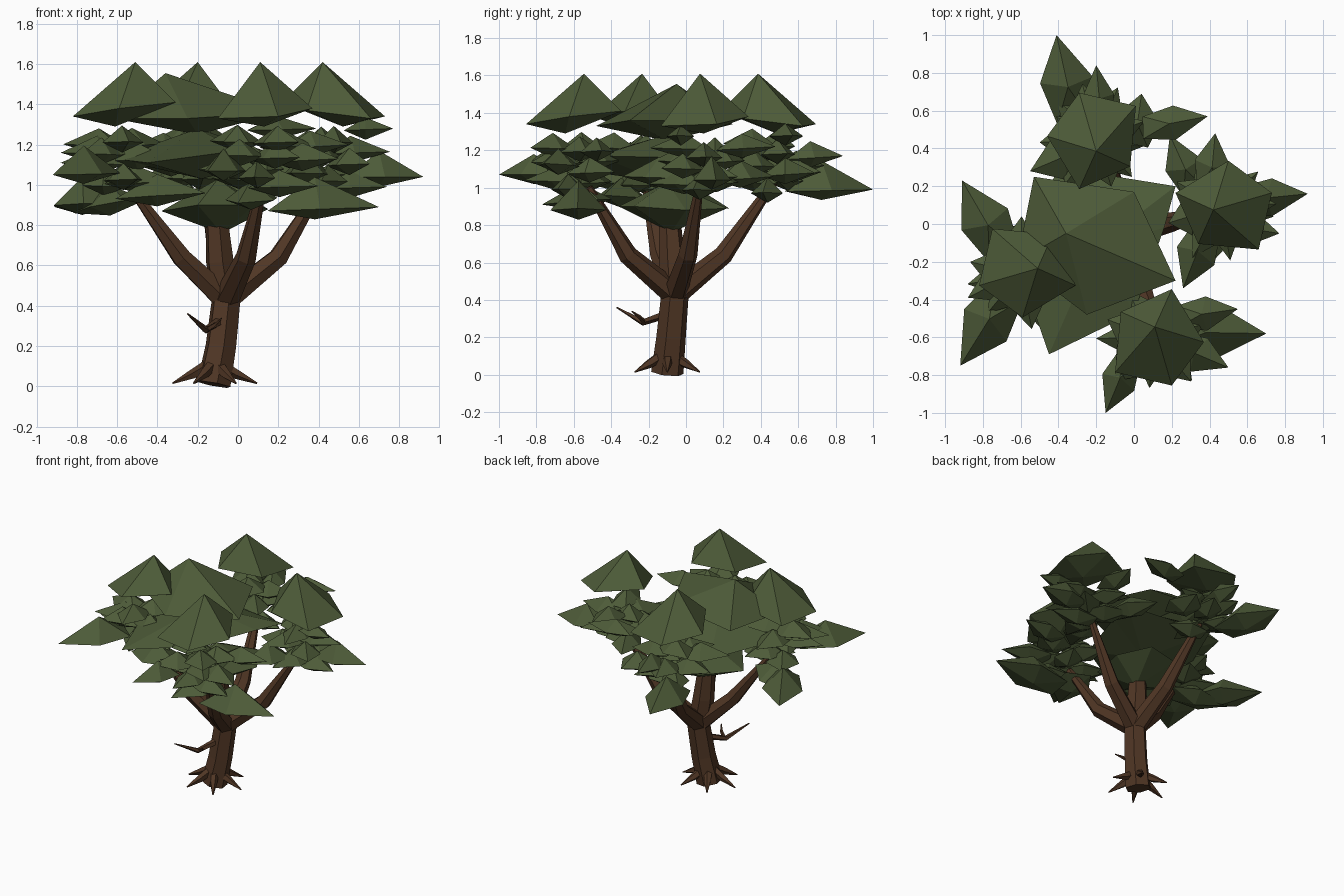
import bpy, bmesh, math, random
from mathutils import Vector

random.seed(4)


def material(name, color):
    m = bpy.data.materials.new(name)
    m.diffuse_color = color
    return m


BARK = material("bark", (0.08, 0.037, 0.018, 1))
LEAF = material("foliage", (0.075, 0.105, 0.04, 1))


def finish(name, bm, mat):
    bmesh.ops.recalc_face_normals(bm, faces=bm.faces)
    mesh = bpy.data.meshes.new(name)
    bm.to_mesh(mesh)
    bm.free()
    mesh.materials.append(mat)
    ob = bpy.data.objects.new(name, mesh)
    bpy.context.collection.objects.link(ob)
    return ob


def limb(name, path, radii, sides=6):
    """Faceted tapering tube along a path."""
    pts = [Vector(p) for p in path]
    bm = bmesh.new()
    rings = []
    for i, (p, r) in enumerate(zip(pts, radii)):
        d = pts[min(i + 1, len(pts) - 1)] - pts[max(i - 1, 0)]
        u = Vector((1, 0.2, 0)).cross(d).normalized()
        v = d.normalized().cross(u)
        rings.append([bm.verts.new(p + r * (math.cos(a) * u + math.sin(a) * v))
                      for a in (2 * math.pi * k / sides for k in range(sides))])
    for a, b in zip(rings, rings[1:]):
        for k in range(sides):
            j = (k + 1) % sides
            bm.faces.new((a[k], a[j], b[j], b[k]))
    bm.faces.new(rings[0])
    bm.faces.new(rings[-1])
    return finish(name, bm, BARK)


def clump(name, ring, top, bottom):
    """Faceted foliage: a rim with a peak above and a shallow point below."""
    bm = bmesh.new()
    rim = [bm.verts.new(p) for p in ring]
    t, b = bm.verts.new(top), bm.verts.new(bottom)
    for p, q in zip(rim, rim[1:] + rim[:1]):
        bm.faces.new((p, q, t))
        bm.faces.new((q, p, b))
    return finish(name, bm, LEAF)


def spray(name, tip, root, width, height):
    """Pointed leaf clump running from root to tip."""
    tip, root = Vector(tip), Vector(root)
    d = tip - root
    side = Vector((-d.y, d.x, 0)).normalized() * width / 2
    ring = [tip, root + d * 0.55 + side, root + d * 0.1 + side * 0.7,
            root + d * 0.05 - side * 0.6, root + d * 0.5 - side]
    mid = root + d * 0.45
    clump(name, ring, mid + Vector((0, 0, height)), mid - Vector((0, 0, 0.05)))


# Trunk, stub and four main branches
limb("trunk", [(-0.12, -0.10, 0.01), (-0.085, -0.08, 0.2), (-0.06, -0.06, 0.42)],
     [0.088, 0.08, 0.075])
limb("centre_branch", [(-0.06, -0.06, 0.41), (-0.09, -0.075, 0.62), (-0.11, -0.09, 0.88)],
     [0.074, 0.072, 0.055])
branches = {
    "left": [(-0.28, -0.14, 0.64), (-0.52, -0.21, 0.97)],
    "right": [(0.20, 0.01, 0.64), (0.42, 0.07, 1.0)],
    "back": [(-0.10, 0.20, 0.64), (-0.17, 0.47, 1.03)],
    "front": [(0.04, -0.31, 0.64), (0.12, -0.52, 1.0)],
}
for n, p in branches.items():
    limb(n + "_branch", [(-0.06, -0.06, 0.43)] + p, [0.066, 0.052, 0.022])

# Roots
for k in range(6):
    a = k * math.pi / 3
    c, s = math.cos(a), math.sin(a)
    limb("root", [(-0.115 + 0.04 * c, -0.10 + 0.04 * s, 0.10),
                  (-0.115 + 0.11 * c, -0.10 + 0.11 * s, 0.06),
                  (-0.115 + 0.21 * c, -0.10 + 0.20 * s, 0.015)],
         [0.03, 0.025, 0.004], 5)

# Dead twig
limb("twig", [(-0.08, -0.09, 0.33), (-0.16, -0.23, 0.28), (-0.25, -0.37, 0.36)],
     [0.025, 0.018, 0.004], 5)
limb("twig_fork", [(-0.155, -0.22, 0.28), (-0.11, -0.25, 0.31), (-0.08, -0.29, 0.34)],
     [0.014, 0.01, 0.003], 4)

# Four top caps, one shape turned in quarter steps
centre = Vector((-0.045, -0.08, 0))
cap = [(0.09, 0.20, 1.41), (0.26, -0.08, 1.38), (0.09, -0.31, 1.34),
       (-0.21, -0.24, 1.33), (-0.18, 0.08, 1.37)]
for k, n in enumerate(("front", "right", "back", "left")):
    ca, sa = round(math.cos(k * math.pi / 2)), round(math.sin(k * math.pi / 2))

    def turn(x, y, z):
        x, y = x + 0.155, y - 0.465
        return centre + Vector((ca * x - sa * y, sa * x + ca * y, z))
    clump(n + "_cap", [turn(*p) for p in cap], turn(0, 0, 1.61), turn(0.02, -0.1, 1.29))

# Broad central layers
clump("upper_crown", [(-0.53, 0.25, 1.34), (0.0, 0.17, 1.36), (0.22, -0.30, 1.36),
                      (-0.25, -0.48, 1.33), (-0.62, -0.20, 1.33)],
      (-0.36, -0.05, 1.555), (-0.2, -0.1, 1.25))
clump("middle_crown", [(0.22, 0.20, 1.14), (0.16, -0.02, 1.16), (0.0, -0.47, 1.17),
                       (-0.45, -0.69, 1.11), (-0.62, -0.2, 1.13), (-0.4, 0.3, 1.12)],
      (-0.2, -0.12, 1.28), (-0.18, -0.12, 1.03))
clump("lower_crown", [(0.15, 0.0, 0.88), (0.08, -0.28, 0.90), (-0.2, -0.36, 0.90),
                      (-0.38, -0.12, 0.87), (-0.22, 0.15, 0.90), (0.03, 0.22, 0.89)],
      (-0.1, -0.1, 1.03), (-0.08, -0.08, 0.76))

# Outer sprays: tip, root, width, height
back = [((-0.41, 1.0, 0.99), (-0.30, 0.50, 0.98), 0.28, 0.16),
        ((-0.20, 0.84, 1.17), (-0.17, 0.52, 1.15), 0.16, 0.09),
        ((0.39, 0.57, 1.28), (0.02, 0.50, 1.27), 0.18, 0.07),
        ((0.04, 0.69, 1.08), (0.0, 0.40, 1.06), 0.24, 0.09),
        ((-0.55, 0.28, 1.18), (-0.22, 0.42, 1.16), 0.24, 0.09)]
right = [((0.92, 0.16, 1.04), (0.52, 0.12, 1.04), 0.2, 0.13),
         ((0.77, -0.05, 1.28), (0.52, -0.01, 1.27), 0.15, 0.06),
         ((0.26, -0.34, 1.06), (0.40, 0.02, 1.05), 0.22, 0.11),
         ((0.19, 0.47, 1.06), (0.34, 0.14, 1.04), 0.2, 0.10),
         ((0.43, 0.48, 1.22), (0.40, 0.15, 1.20), 0.19, 0.08)]
front = [((0.70, -0.58, 0.89), (0.12, -0.57, 0.87), 0.30, 0.16),
         ((-0.15, -1.0, 1.07), (-0.01, -0.66, 1.07), 0.19, 0.11),
         ((0.50, -0.76, 1.13), (0.17, -0.62, 1.11), 0.2, 0.09),
         ((0.0, -0.77, 0.91), (0.12, -0.40, 0.94), 0.26, 0.10),
         ((0.55, -0.45, 1.2), (0.2, -0.5, 1.18), 0.18, 0.08)]
left = [((-0.92, -0.75, 1.05), (-0.64, -0.30, 1.06), 0.28, 0.14),
        ((-0.91, 0.23, 0.89), (-0.66, -0.20, 0.91), 0.27, 0.14),
        ((-0.82, -0.02, 0.86), (-0.48, -0.22, 0.93), 0.26, 0.10),
        ((-0.88, -0.39, 1.16), (-0.55, -0.22, 1.15), 0.22, 0.09),
        ((-0.16, -0.44, 0.96), (-0.60, -0.27, 0.93), 0.28, 0.11)]
hubs = {"back": (-0.2, 0.45), "right": (0.46, 0.09),
        "front": (0.1, -0.6), "left": (-0.6, -0.26)}
for n, sprays in zip(hubs, (back, right, front, left)):
    for s in sprays:
        spray(n + "_spray", *s)
    # Filler leaves round the branch end
    hx, hy = hubs[n]
    for k in range(11):
        a = k * 2.4 + random.uniform(-0.3, 0.3)
        z = 0.99 + 0.024 * k + random.uniform(-0.03, 0.02)
        r0, r1 = random.uniform(-0.08, 0.02), random.uniform(0.24, 0.31)
        c, s = math.cos(a), math.sin(a)
        spray(n + "_leaves", (hx + r1 * c, hy + r1 * s, z + 0.01),
              (hx + r0 * c, hy + r0 * s, z), random.uniform(0.17, 0.24), 0.085)
